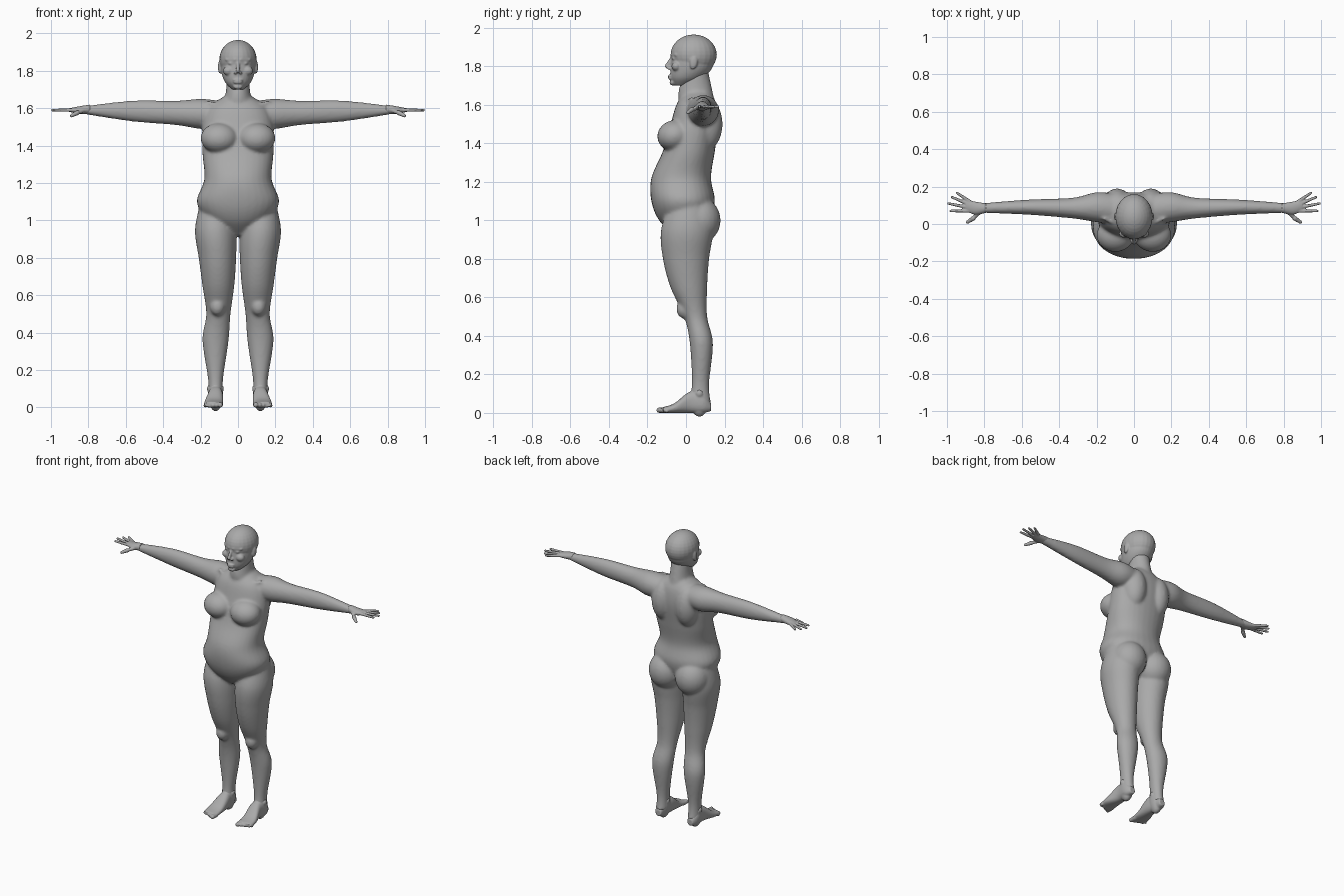
import bpy, bmesh, math
from mathutils import Matrix, Vector

if "Cube" in bpy.data.objects:
    bpy.data.objects.remove(bpy.data.objects["Cube"])

clay_colour = (.4, .4, .4, 1)
clay = bpy.data.materials.new("grey clay")
clay.use_nodes = True
clay.diffuse_color = clay_colour
clay.node_tree.nodes["Principled BSDF"].inputs["Base Color"].default_value = clay_colour


def blend(rows, steps=6):
    """Smooth the section table with a Catmull-Rom curve."""
    rows = [Vector(row) for row in rows]
    padded = [rows[0], *rows, rows[-1]]
    result = []
    for before, start, end, after in zip(padded, padded[1:], padded[2:], padded[3:]):
        for step in range(steps):
            t = step / steps
            leave, arrive = (end - before) / 2, (after - start) / 2
            ease = t * t * (3 - 2 * t)
            result.append(start.lerp(end, ease)
                          + leave * t * (1 - t) ** 2 - arrive * t * t * (1 - t))
    return result + [rows[-1]]


def squared(value, power):
    """Swell a sine or cosine towards a rounded square."""
    return math.copysign(abs(value) ** (2 / power), value)


def loft(bm, axis, rows, side=1, power=2, sides=32):
    """Skin ovals; each row is place on axis, low and high of both other axes."""
    rings = []
    for place, a_low, a_high, b_low, b_high in blend(rows):
        ring = []
        for k in range(sides):
            angle = math.tau * k / sides
            across = squared(math.cos(angle), power)
            along = squared(math.sin(angle), power)
            a = (a_low + a_high + (a_high - a_low) * across) / 2
            b = (b_low + b_high + (b_high - b_low) * along) / 2
            x, y, z = {"x": (place, a, b), "y": (a, place, b), "z": (a, b, place)}[axis]
            ring.append(bm.verts.new((x * side, y, z)))
        rings.append(ring)
    for low, high in zip(rings, rings[1:]):
        for k in range(sides):
            bm.faces.new((low[k - 1], low[k], high[k], high[k - 1]))
    bm.faces.new(reversed(rings[0]))
    bm.faces.new(rings[-1])


def centred_loft(bm, rows, power=2):
    """Upright loft, symmetric left to right: height, half width, front, back."""
    loft(bm, "z", [(z, -half, half, front, back) for z, half, front, back in rows], power=power)


def ball(bm, centre, radii, side=1, tilt=0):
    x, y, z = centre
    placing = (Matrix.Translation((x * side, y, z)) @ Matrix.Rotation(tilt, 4, "X")
               @ Matrix.Diagonal((*radii, 1)))
    bmesh.ops.create_uvsphere(bm, u_segments=24, v_segments=16, radius=1, matrix=placing)


def limb(bm, start, end, start_radius, end_radius, side=1):
    """Tapered rod with round ends."""
    start, end = Vector(start), Vector(end)
    start.x *= side
    end.x *= side
    span = end - start
    turn = span.to_track_quat("Z", "Y").to_matrix().to_4x4()
    bmesh.ops.create_cone(bm, cap_ends=True, segments=16, radius1=start_radius,
                          radius2=end_radius, depth=span.length,
                          matrix=Matrix.Translation((start + end) / 2) @ turn)
    ball(bm, start, [start_radius] * 3)
    ball(bm, end, [end_radius] * 3)


def finish(bm, name, voxel, smoothing):
    """Fuse the overlapping forms into one smooth skin."""
    bmesh.ops.recalc_face_normals(bm, faces=bm.faces)
    mesh = bpy.data.meshes.new(name)
    bm.to_mesh(mesh)
    bm.free()
    mesh.materials.append(clay)
    obj = bpy.data.objects.new(name, mesh)
    bpy.context.scene.collection.objects.link(obj)
    fuse = obj.modifiers.new("fuse", "REMESH")
    fuse.mode = "VOXEL"
    fuse.voxel_size = voxel
    fuse.use_smooth_shade = True
    relax = obj.modifiers.new("relax", "SMOOTH")
    relax.factor = .5
    relax.iterations = smoothing


# Trunk and neck
body = bmesh.new()
centred_loft(body, [(.92, .03, -.06, .05), (1, .16, -.14, .12), (1.1, .22, -.18, .15),
                    (1.22, .18, -.18, .13), (1.36, .19, -.12, .15), (1.5, .19, -.08, .17),
                    (1.6, .16, -.05, .16), (1.66, .08, -.01, .13)], power=2.2)
centred_loft(body, [(1.56, .13, -.02, .16), (1.66, .07, -.04, .14), (1.8, .06, 0, .11)])

# Arms and legs, from the trunk outwards
arm = [(.1, 0, .16, 1.5, 1.64), (.2, .01, .17, 1.49, 1.65), (.33, .03, .14, 1.51, 1.64),
       (.57, .05, .13, 1.53, 1.64), (.83, .06, .11, 1.57, 1.61)]
leg = [(1.1, .04, .2, -.08, .11), (.95, .01, .23, -.13, .14), (.8, .01, .21, -.12, .12),
       (.65, .02, .19, -.08, .11), (.5, .04, .17, -.01, .11), (.36, .05, .19, .02, .14),
       (.15, .08, .16, .03, .12), (.05, .08, .16, .01, .13)]
for side in (1, -1):
    loft(body, "x", arm, side)
    loft(body, "z", leg, side)
    # Bust, shoulder blade, buttock, kneecap and collarbone
    ball(body, (.1, -.06, 1.44), (.1, .09, .08), side, tilt=.25)
    ball(body, (.09, .1, 1.5), (.08, .09, .14), side)
    ball(body, (.1, .07, 1), (.11, .11, .12), side)
    ball(body, (.11, -.01, .54), (.04, .04, .05), side)
    limb(body, (.03, -.03, 1.6), (.16, .03, 1.63), .01, .01, side)
finish(body, "body", voxel=.009, smoothing=6)

# Head: cranium, face and jaw
head = bmesh.new()
ball(head, (0, .04, 1.86), (.1, .12, .105))
centred_loft(head, [(1.7, .03, -.06, .02), (1.74, .07, -.08, .09),
                    (1.8, .09, -.08, .14), (1.88, .09, -.07, .14)])
# Nose, lips and chin
limb(head, (0, -.07, 1.85), (0, -.1, 1.8), .008, .011)
for lip_height in (1.75, 1.738):
    ball(head, (0, -.08, lip_height), (.025, .014, .007))
ball(head, (0, -.07, 1.715), (.025, .015, .015))
for side in (1, -1):
    # Brow, eye, cheek, nostril and ear
    limb(head, (.015, -.07, 1.86), (.06, -.05, 1.86), .011, .009, side)
    ball(head, (.036, -.06, 1.84), (.017, .013, .008), side)
    ball(head, (.05, -.05, 1.8), (.03, .025, .025), side)
    ball(head, (.013, -.087, 1.79), (.009, .012, .008), side)
    ball(head, (.097, .04, 1.82), (.01, .02, .036), side, tilt=-.15)
finish(head, "head", voxel=.005, smoothing=3)

palm = [(.79, .06, .11, 1.57, 1.62), (.85, .05, .12, 1.57, 1.61), (.9, .07, .13, 1.58, 1.6)]
sole = [(.13, .1, .14, .01, .05), (.09, .09, .16, 0, .1), (.02, .08, .16, 0, .11),
        (-.06, .08, .18, 0, .05), (-.12, .08, .18, 0, .03)]
for side, label in ((1, "left"), (-1, "right")):
    # Hand: palm, fanned fingers and a bent thumb
    hand = bmesh.new()
    loft(hand, "x", palm, side)
    for k, length in enumerate((.1, .115, .1, .08)):
        knuckle = Vector((.88, .07 + .017 * k, 1.59))
        fan = .2 * k
        reach = Vector((math.cos(fan), math.sin(fan), 0)) * length
        limb(hand, knuckle, knuckle + reach, .01, .007, side)
    thumb = [(.82, .07, 1.59), (.86, .03, 1.575), (.89, .01, 1.56)]
    for start, end in zip(thumb, thumb[1:]):
        limb(hand, start, end, .013, .009, side)
    finish(hand, label + "_hand", voxel=.004, smoothing=2)

    # Foot: sole, instep, ankle bones and toes
    foot = bmesh.new()
    loft(foot, "y", sole, side, power=2.4)
    ball(foot, (.12, .07, .07), (.04, .05, .09), side)
    for ankle in (.086, .156):
        ball(foot, (ankle, .07, .1), (.01, .017, .018), side)
    for k in range(5):
        radius = .014 - .001 * k
        x = .095 + .02 * k
        limb(foot, (x, -.1, radius), (x, -.14 + .01 * k, radius), radius, radius, side)
    finish(foot, label + "_foot", voxel=.005, smoothing=2)
